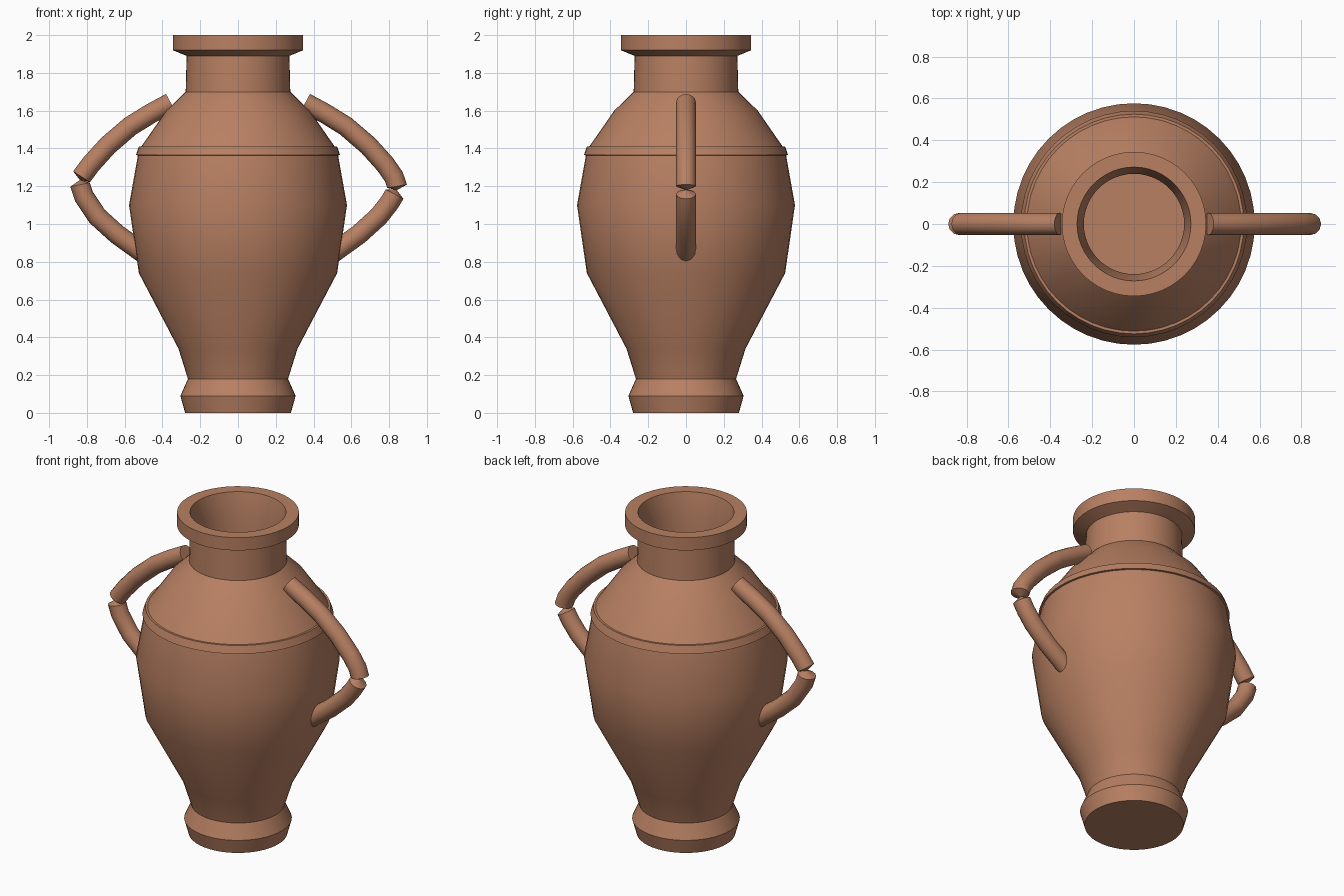
import bpy, bmesh, math
from mathutils import Vector

if "Cube" in bpy.data.objects:
    bpy.data.objects.remove(bpy.data.objects["Cube"])

clay = bpy.data.materials.new("terracotta")
clay.diffuse_color = (0.48, 0.216, 0.123, 1)
clay.use_nodes = True
clay.node_tree.nodes["Principled BSDF"].inputs["Base Color"].default_value = clay.diffuse_color


def finish(bm, name, angle):
    bmesh.ops.recalc_face_normals(bm, faces=bm.faces)
    mesh = bpy.data.meshes.new(name)
    bm.to_mesh(mesh)
    bm.free()
    mesh.materials.append(clay)
    ob = bpy.data.objects.new(name, mesh)
    bpy.context.collection.objects.link(ob)
    bpy.ops.object.select_all(action='DESELECT')
    ob.select_set(True)
    bpy.context.view_layer.objects.active = ob
    bpy.ops.object.shade_smooth_by_angle(angle=math.radians(angle))
    return ob


def skin(bm, rings):
    """Join consecutive rings with quads and cap both ends."""
    n = len(rings[0])
    for a, b in zip(rings, rings[1:]):
        for i in range(n):
            j = (i + 1) % n
            bm.faces.new((a[i], a[j], b[j], b[i]))
    bm.faces.new(rings[0])
    bm.faces.new(rings[-1])


def lathe(name, profile, sides):
    bm = bmesh.new()
    rings = [[bm.verts.new((r * math.cos(t), r * math.sin(t), z))
              for t in (2 * math.pi * i / sides for i in range(sides))]
             for r, z in profile]
    skin(bm, rings)
    return finish(bm, name, 32)


def tube(name, path, side, radius=0.053, sides=12):
    """Sweep a round section along (x, z, scale) points in the XZ plane."""
    bm = bmesh.new()
    pts = [Vector((side * x, 0, z)) for x, z, s in path]
    rings = []
    for k, p in enumerate(pts):
        t = (pts[min(k + 1, len(pts) - 1)] - pts[max(k - 1, 0)]).normalized()
        u = Vector((0, 1, 0))
        v = t.cross(u)
        r = radius * path[k][2]
        rings.append([bm.verts.new(p + r * (math.cos(a) * u + math.sin(a) * v))
                      for a in (2 * math.pi * i / sides for i in range(sides))])
    skin(bm, rings)
    return finish(bm, name, 40)


# Body: foot, belly, shoulder ridge, neck, rim and hollow mouth
lathe("vase_body", [
    (0.28, 0), (0.305, 0.09), (0.265, 0.18), (0.315, 0.34), (0.525, 0.74),
    (0.577, 1.10), (0.53, 1.363), (0.541, 1.365), (0.525, 1.41), (0.512, 1.41),
    (0.38, 1.60), (0.277, 1.70), (0.272, 1.89), (0.345, 1.92), (0.345, 2.0),
    (0.272, 2.0), (0.24, 1.86), (0.24, 1.60)], 48)

# Handles: same bow, pinched at slightly different heights
upper = [(0.356, 1.642, 1), (0.46, 1.586, 1), (0.57, 1.518, 1),
         (0.69, 1.415, 1), (0.78, 1.315, 1)]
lower = [(0.745, 1.04, 1), (0.64, 0.945, 1), (0.515, 0.855, 1), (0.47, 0.825, 1)]
left_pinch = [(0.828, 1.25, 1), (0.833, 1.232, 0.08), (0.836, 1.208, 1),
              (0.815, 1.145, 1)]
right_pinch = [(0.825, 1.25, 1), (0.842, 1.20, 1), (0.837, 1.18, 0.08),
               (0.829, 1.158, 1), (0.80, 1.11, 1)]
tube("left_handle", upper + left_pinch + lower, -1)
tube("right_handle", upper + right_pinch + lower, 1)
